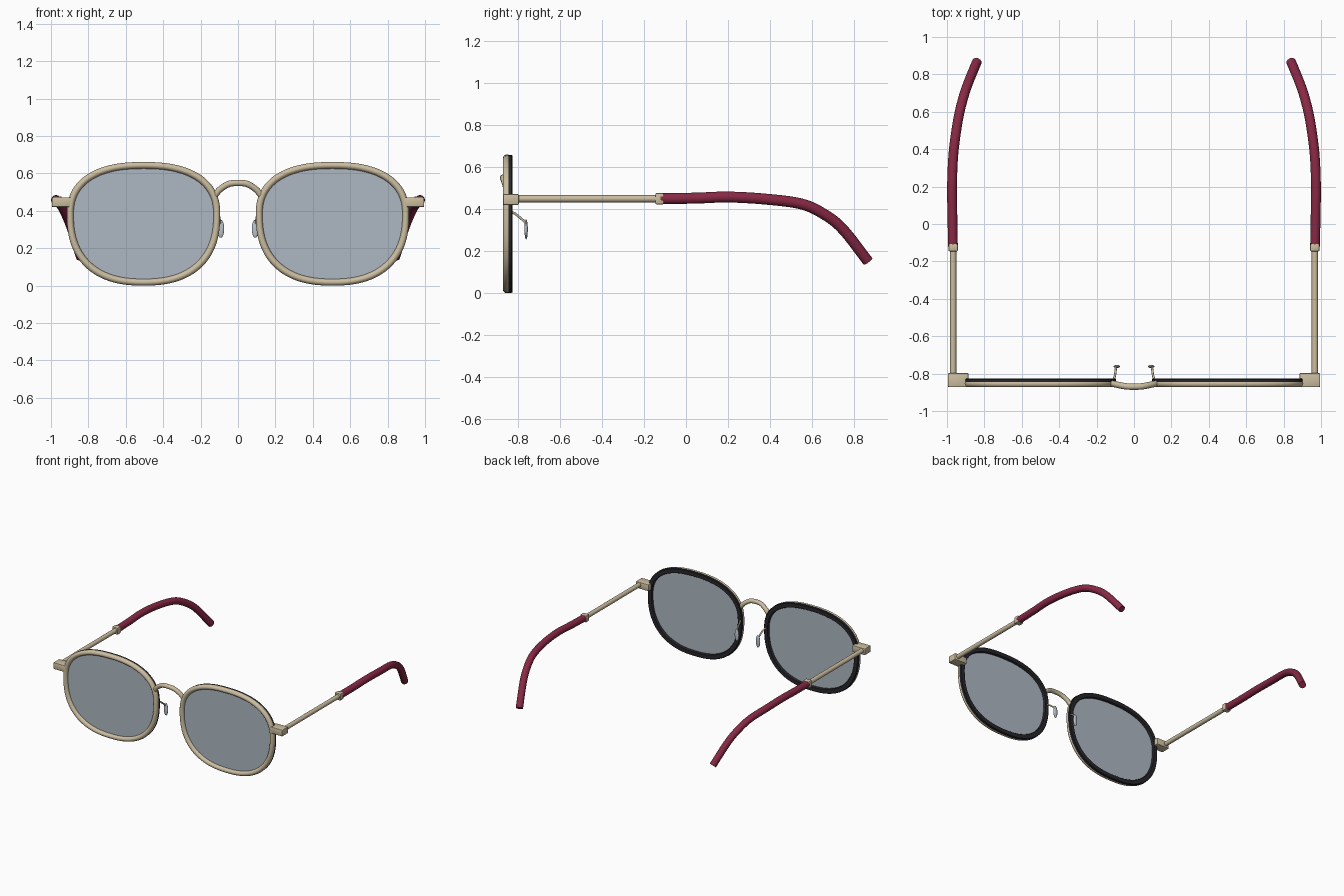
import bpy, bmesh, math
from mathutils import Vector

cube = bpy.data.objects.get("Cube")
if cube:
    bpy.data.objects.remove(cube, do_unlink=True)


def material(name, rgb, rough=0.5):
    m = bpy.data.materials.new(name)
    m.use_nodes = True
    m.diffuse_color = (*rgb, 1)
    bsdf = m.node_tree.nodes["Principled BSDF"]
    bsdf.inputs["Base Color"].default_value = (*rgb, 1)
    bsdf.inputs["Roughness"].default_value = rough
    return m


GOLD = material("pale gold", (0.60, 0.51, 0.35))
BLACK = material("black", (0.02, 0.02, 0.025))
RED = material("burgundy", (0.25, 0.022, 0.06))
LENS = material("lens grey", (0.42, 0.48, 0.54))
PAD = material("pad grey", (0.50, 0.56, 0.62))


def finish(name, bm, mat):
    bmesh.ops.recalc_face_normals(bm, faces=bm.faces)
    mesh = bpy.data.meshes.new(name)
    bm.to_mesh(mesh)
    bm.free()
    mesh.materials.append(mat)
    ob = bpy.data.objects.new(name, mesh)
    bpy.context.collection.objects.link(ob)
    bpy.ops.object.select_all(action="DESELECT")
    ob.select_set(True)
    bpy.context.view_layer.objects.active = ob
    bpy.ops.object.shade_smooth_by_angle(angle=math.radians(40))
    return ob


def smooth_path(points, steps=8):
    """Catmull-Rom curve through the points."""
    p = [Vector(q) for q in points]
    p = [2 * p[0] - p[1]] + p + [2 * p[-1] - p[-2]]
    out = []
    for a, b, c, d in zip(p, p[1:], p[2:], p[3:]):
        for i in range(steps):
            t = i / steps
            out.append(0.5 * (2 * b + (c - a) * t + (2 * a - 5 * b + 4 * c - d) * t**2
                              + (3 * b - a - 3 * c + d) * t**3))
    return out + [p[-2]]


def tube(name, path, radius, mat, sides=16):
    """Round bar with flat ends swept along a path."""
    bm = bmesh.new()
    rings = []
    for i, p in enumerate(path):
        p = Vector(p)
        t = (Vector(path[min(i + 1, len(path) - 1)]) - Vector(path[max(i - 1, 0)])).normalized()
        u = t.cross(Vector((0, 0.3, 1) if abs(t.z) < 0.9 else (0, 1, 0))).normalized()
        v = t.cross(u)
        angles = [2 * math.pi * k / sides for k in range(sides)]
        rings.append([bm.verts.new(p + radius * (u * math.cos(a) + v * math.sin(a))) for a in angles])
    for r, s in zip(rings, rings[1:]):
        for k in range(sides):
            n = (k + 1) % sides
            bm.faces.new((r[k], r[n], s[n], s[k]))
    bm.faces.new(rings[0])
    bm.faces.new(rings[-1])
    return finish(name, bm, mat)


def outline(side, y, grow, count=96):
    """Rounded lens outline, widest a little above the middle."""
    pts = []
    for i in range(count):
        a = 2 * math.pi * i / count
        c, s = math.cos(a), math.sin(a)
        power = 2 / 2.4
        x = math.copysign(abs(c) ** power, c) * (0.392 + grow)
        h = math.copysign(abs(s) ** power, s)
        z = 0.38 + h * ((0.263 if s > 0 else 0.362) + grow)
        pts.append(Vector((side * (0.505 + x), y, z)))
    return pts


def ring(name, side, section, mat):
    """Closed ring from a cross-section of (outward offset, y) points."""
    bm = bmesh.new()
    loops = [[bm.verts.new(p) for p in outline(side, y, grow)] for grow, y in section]
    for r, s in zip(loops, loops[1:] + loops[:1]):
        for k in range(len(r)):
            n = (k + 1) % len(r)
            bm.faces.new((r[k], r[n], s[n], s[k]))
    return finish(name, bm, mat)


def box(name, lo, hi, mat, bevel=0.006):
    bm = bmesh.new()
    bmesh.ops.create_cube(bm, size=1)
    for v in bm.verts:
        v.co = Vector([(a + b) / 2 + c * (b - a) for a, b, c in zip(lo, hi, v.co)])
    bmesh.ops.bevel(bm, geom=bm.edges[:], offset=bevel, segments=2, profile=0.5, affect="EDGES")
    return finish(name, bm, mat)


for side, label in ((1, "left"), (-1, "right")):
    # Rim, dark liner behind it, and lens
    circle = [2 * math.pi * k / 14 for k in range(14)]
    ring(label + "_rim", side, [(0.018 * math.cos(a), -0.853 + 0.020 * math.sin(a)) for a in circle], GOLD)
    ring(label + "_rim_liner", side,
         [(-0.019, -0.848), (0.0165, -0.848), (0.0165, -0.831), (0.013, -0.827), (-0.016, -0.827), (-0.019, -0.831)], BLACK)
    bm = bmesh.new()
    faces = [bm.faces.new([bm.verts.new(p) for p in outline(side, y, -0.008)]) for y in (-0.852, -0.846)]
    bmesh.ops.bridge_loops(bm, edges=[e for f in faces for e in f.edges])
    finish(label + "_lens", bm, LENS)

    # Hinge block, temple wire, ferrule and sleeve
    xs = sorted((side * 0.885, side * 0.995))
    box(label + "_hinge_block", (xs[0], -0.872, 0.42), (xs[1], -0.797, 0.472), GOLD)
    tube(label + "_temple_wire", [(side * 0.967, -0.81, 0.45), (side * 0.967, -0.12, 0.45)], 0.017, GOLD)
    xs = sorted((side * 0.942, side * 0.992))
    box(label + "_ferrule", (xs[0], -0.146, 0.423), (xs[1], -0.106, 0.477), GOLD)
    sleeve = [(0.968, -0.12, 0.45), (0.971, 0.05, 0.453), (0.973, 0.2, 0.458), (0.965, 0.38, 0.448),
              (0.942, 0.55, 0.425), (0.917, 0.66, 0.375), (0.888, 0.75, 0.302), (0.84, 0.867, 0.152)]
    tube(label + "_temple_sleeve", smooth_path([(side * x, y, z) for x, y, z in sleeve]), 0.026, RED, 20)

    # Nose pad and its arm
    arm = [(0.112, -0.838, 0.39), (0.102, -0.81, 0.375), (0.096, -0.765, 0.335), (0.094, -0.764, 0.31)]
    tube(label + "_pad_arm", smooth_path([(side * x, y, z) for x, y, z in arm]), 0.006, GOLD, 10)
    bm = bmesh.new()
    bmesh.ops.create_uvsphere(bm, u_segments=20, v_segments=12, radius=1)
    for v in bm.verts:
        v.co = Vector((side * 0.092 + 0.018 * v.co.x, -0.762 + 0.008 * v.co.y, 0.304 + 0.048 * v.co.z))
    finish(label + "_nose_pad", bm, PAD)

# Arched bridge bowing forward
half = [(0.122, -0.853, 0.485), (0.095, -0.858, 0.515), (0.05, -0.867, 0.543)]
arch = half + [(0, -0.87, 0.549)] + [(-x, y, z) for x, y, z in reversed(half)]
tube("bridge", smooth_path(arch), 0.017, GOLD)
